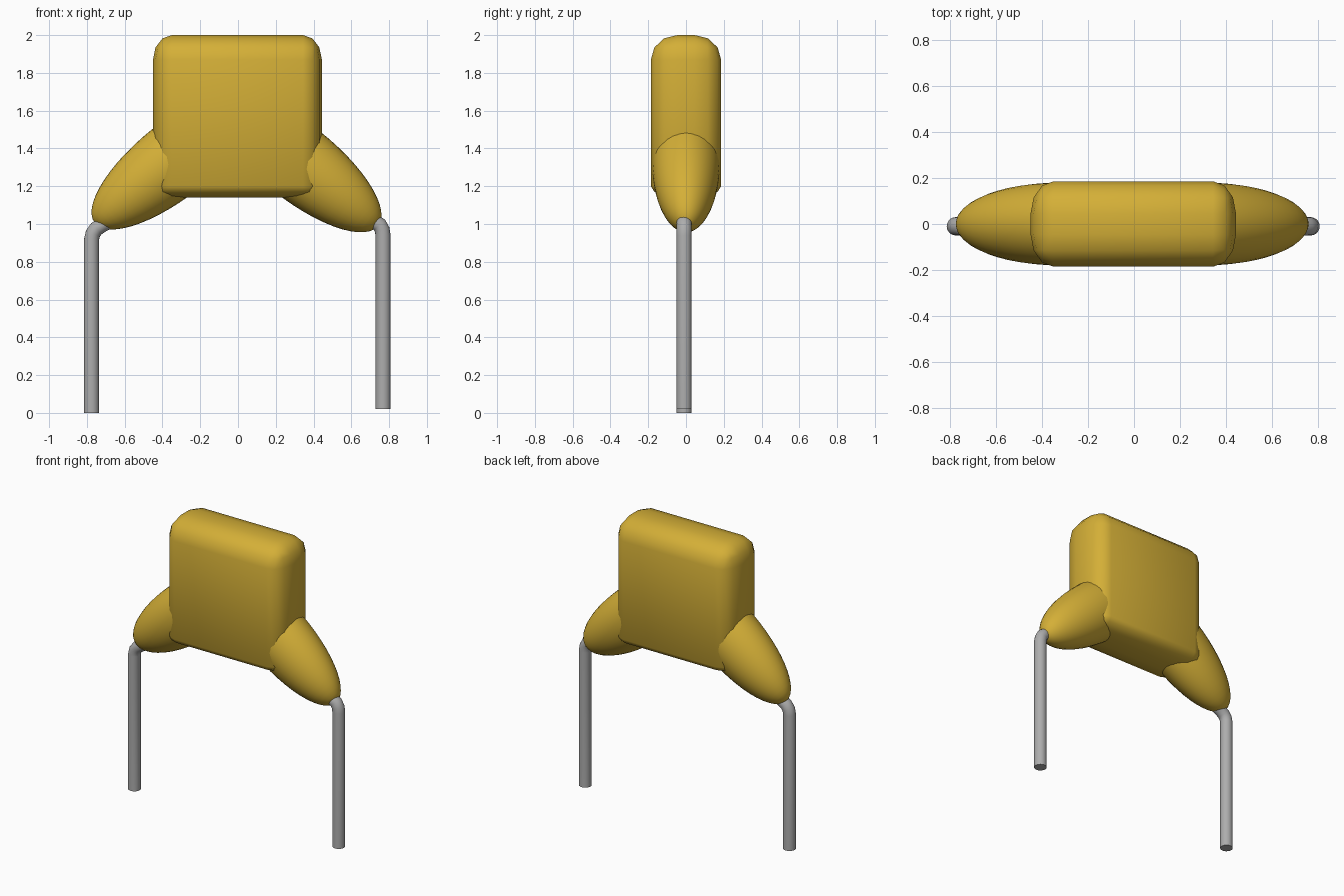
import bpy, bmesh, math
from mathutils import Vector, Matrix

if "Cube" in bpy.data.objects:
    bpy.data.objects.remove(bpy.data.objects["Cube"])


def material(name, rgb):
    m = bpy.data.materials.new(name)
    m.diffuse_color = (*rgb, 1)
    m.use_nodes = True
    m.node_tree.nodes["Principled BSDF"].inputs["Base Color"].default_value = m.diffuse_color
    return m


gold = material("mustard_coating", (0.658, 0.429, 0.038))
grey = material("wire_grey", (0.42, 0.42, 0.42))


def finish(name, bm, mat, angle=45):
    bmesh.ops.recalc_face_normals(bm, faces=bm.faces)
    me = bpy.data.meshes.new(name)
    bm.to_mesh(me)
    bm.free()
    me.materials.append(mat)
    ob = bpy.data.objects.new(name, me)
    bpy.context.collection.objects.link(ob)
    bpy.ops.object.select_all(action='DESELECT')
    ob.select_set(True)
    bpy.context.view_layer.objects.active = ob
    bpy.ops.object.shade_smooth_by_angle(angle=math.radians(angle))
    return ob


# Rounded block: even bevel, then stretched at the edges for uneven rounding
HX, HY, HZ, R = 0.447, 0.186, 0.43, 0.1
bm = bmesh.new()
bmesh.ops.create_cube(bm, size=2)
for v in bm.verts:
    v.co = Vector((v.co.x * HX, v.co.y * HY, v.co.z * HZ))
bmesh.ops.bevel(bm, geom=bm.edges[:], offset=R, segments=3, profile=0.5, affect='EDGES')
for v in bm.verts:
    x, y, z = v.co
    y = math.copysign(HY - (HY - abs(y)) * 1.4, y)
    z = 2.0 - (HZ - z) * 1.3 if z > 0 else 1.14 + (z + HZ) * 0.6
    v.co = (x - 0.003, y, z)
finish("body", bm, gold)


# Tapered shoulder: ellipsoid nose turned around a sloping axis
def shoulder(name, side, tip):
    axis = Vector((-side * 0.78, 0, 0.62)).normalized()
    up = Vector((side * 0.62, 0, 0.78)).normalized()
    a, b, c, n, rings = 0.55, 0.2, 0.18, 32, 14
    bm = bmesh.new()
    loops = []
    for i in range(1, rings + 1):
        t = math.radians(97) * i / rings
        d, s = a * (1 - math.cos(t)), math.sin(t)
        loops.append([bm.verts.new(tip + axis * d
                      + up * (b * s * math.cos(2 * math.pi * k / n))
                      + Vector((0, c * s * math.sin(2 * math.pi * k / n), 0)))
                      for k in range(n)])
    nose = bm.verts.new(tip)
    for k in range(n):
        j = (k + 1) % n
        bm.faces.new((nose, loops[0][k], loops[0][j]))
        for p, q in zip(loops, loops[1:]):
            bm.faces.new((p[k], q[k], q[j], p[j]))
    bm.faces.new(loops[-1])
    finish(name, bm, gold)


# Wire leg: round tube swept along a bent path in the xz plane
def leg(name, pts, y=-0.01, r=0.04, n=20):
    pts = [Vector((x, y, z)) for x, z in pts]
    bm = bmesh.new()
    loops = []
    for i, p in enumerate(pts):
        d = (pts[min(i + 1, len(pts) - 1)] - pts[max(i - 1, 0)]).normalized()
        u, w = Vector((0, 1, 0)), d.cross(Vector((0, 1, 0)))
        loops.append([bm.verts.new(p + (u * math.cos(2 * math.pi * k / n)
                      + w * math.sin(2 * math.pi * k / n)) * r) for k in range(n)])
    for p, q in zip(loops, loops[1:]):
        for k in range(n):
            j = (k + 1) % n
            bm.faces.new((p[k], q[k], q[j], p[j]))
    bm.faces.new(loops[0])
    bm.faces.new(loops[-1])
    finish(name, bm, grey)


shoulder("left_shoulder", -1, Vector((-0.758, 0, 1.005)))
shoulder("right_shoulder", 1, Vector((0.742, 0, 0.99)))
leg("left_leg", [(-0.775, 0), (-0.775, 0.92), (-0.768, 0.95), (-0.75, 0.975),
                 (-0.72, 0.995), (-0.66, 1.03)])
leg("right_leg", [(0.768, 0.02), (0.768, 0.94), (0.763, 0.97), (0.75, 0.995),
                  (0.725, 1.01), (0.66, 1.04)])
